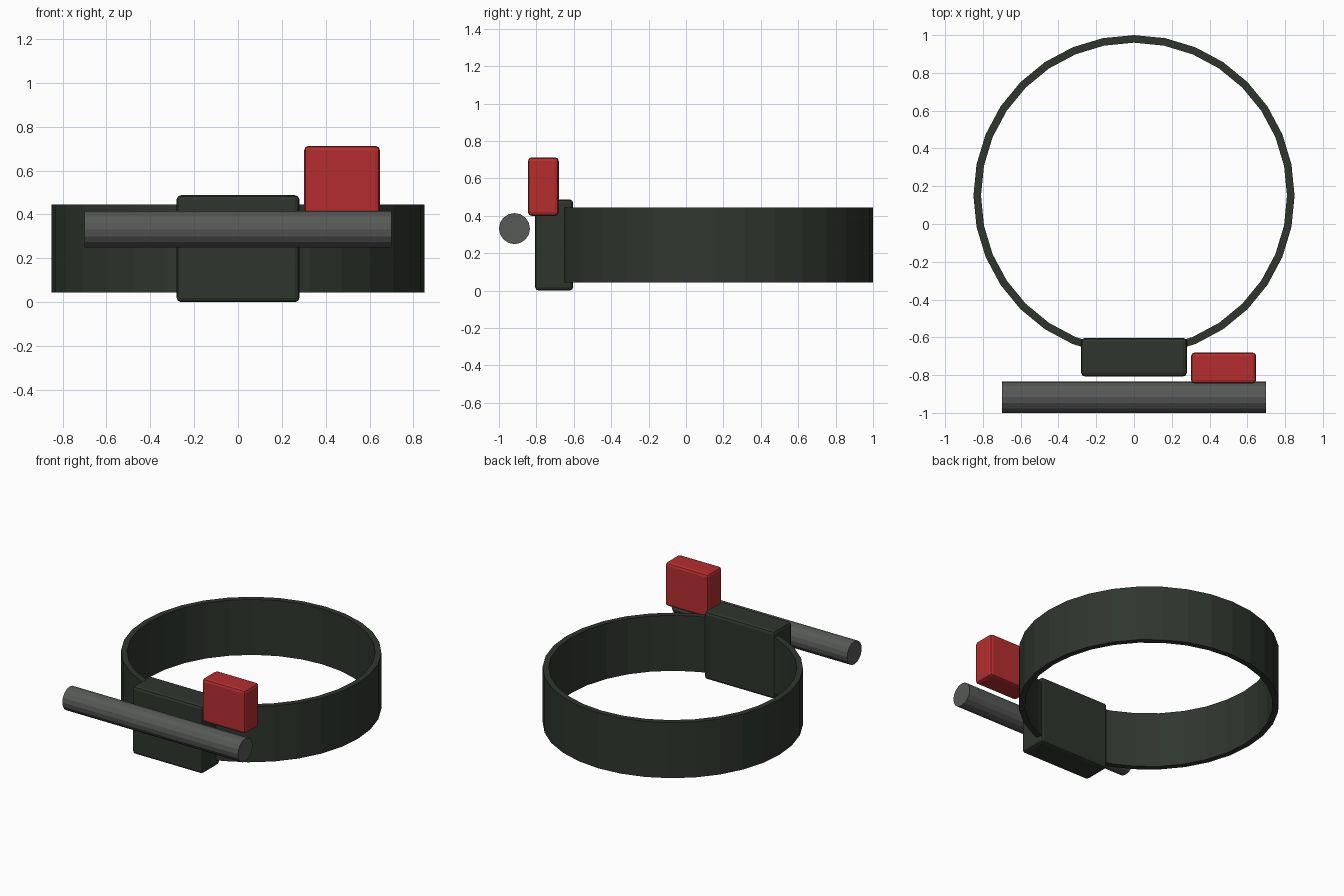
import bpy
import math

if "Cube" in bpy.data.objects:
    bpy.data.objects.remove(bpy.data.objects["Cube"])


def material(name, rgb):
    m = bpy.data.materials.new(name)
    m.diffuse_color = (*rgb, 1.0)
    m.use_nodes = True
    m.node_tree.nodes["Principled BSDF"].inputs["Base Color"].default_value = m.diffuse_color
    return m


DARK_GREEN = material("dark green", (0.028, 0.036, 0.027))
RED = material("red", (0.46, 0.027, 0.029))
GREY = material("grey", (0.095, 0.10, 0.095))


def finish(name, mat):
    ob = bpy.context.object
    ob.name = name
    ob.data.materials.append(mat)
    return ob


def rounded_box(name, lo, hi, bevel, mat):
    """Box between two corners with softly rounded edges."""
    bpy.ops.mesh.primitive_cube_add(
        size=1, location=[(a + b) / 2 for a, b in zip(lo, hi)])
    ob = finish(name, mat)
    ob.scale = [b - a for a, b in zip(lo, hi)]
    bpy.ops.object.transform_apply(location=False, rotation=False, scale=True)
    mod = ob.modifiers.new("rounded edges", "BEVEL")
    mod.width = bevel
    mod.segments = 2
    return ob


# Strap: open 32-sided band, thickened inwards
bpy.ops.mesh.primitive_cylinder_add(
    vertices=32, radius=0.85, depth=0.40, end_fill_type='NOTHING',
    location=(0, 0.15, 0.245))
strap = finish("strap", DARK_GREEN)
wall = strap.modifiers.new("wall", "SOLIDIFY")
wall.thickness = 0.04
wall.offset = -1

# Housing block at the front of the strap
rounded_box("housing", (-0.28, -0.807, 0.0), (0.28, -0.603, 0.488), 0.02, DARK_GREEN)

# Red block beside the housing
rounded_box("red_block", (0.302, -0.845, 0.40), (0.647, -0.68, 0.713), 0.02, RED)

# Horizontal rod in front
bpy.ops.mesh.primitive_cylinder_add(
    vertices=16, radius=0.083, depth=1.40, location=(0, -0.917, 0.332),
    rotation=(0, math.pi / 2, 0))
finish("rod", GREY)
